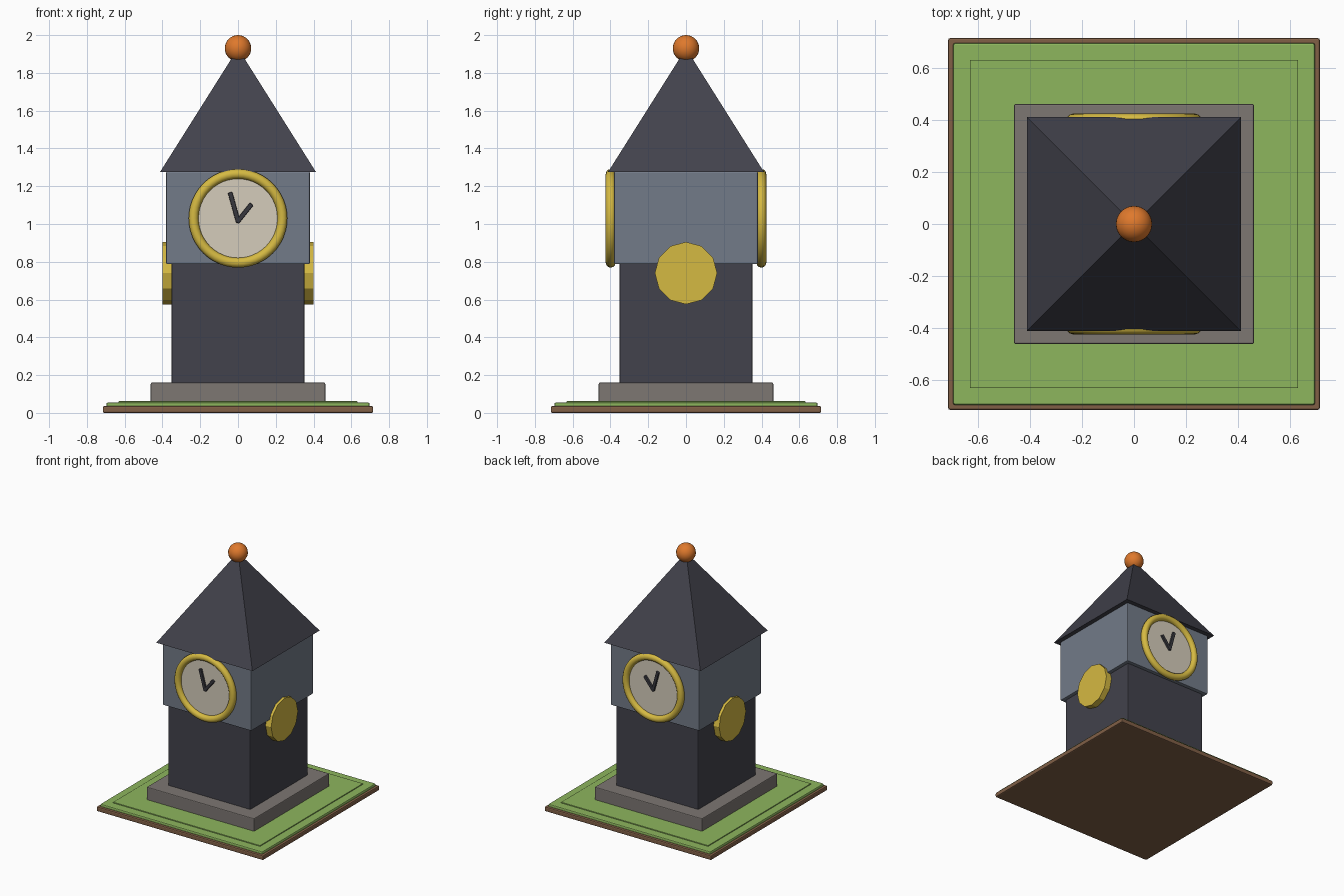
import bpy
from math import pi, atan2, hypot, sqrt

cube = bpy.data.objects.get("Cube")
if cube:
    bpy.data.objects.remove(cube, do_unlink=True)


def material(name, r, g, b):
    colour = [(c / 255) ** 2.2 for c in (r, g, b)] + [1]
    m = bpy.data.materials.new(name)
    m.diffuse_color = colour
    m.use_nodes = True
    node = next(n for n in m.node_tree.nodes if n.type == "BSDF_PRINCIPLED")
    node.inputs["Base Color"].default_value = colour
    return m


soil = material("soil brown", 128, 96, 72)
grass = material("grass green", 140, 180, 94)
stone = material("warm grey stone", 124, 118, 114)
charcoal = material("charcoal", 68, 68, 77)
slate = material("slate blue grey", 114, 122, 135)
gold = material("gold", 212, 184, 68)
cream = material("cream", 212, 203, 186)
black = material("hand black", 58, 58, 64)
orange = material("orange", 222, 120, 48)


def finish(name, mat, smooth=False):
    ob = bpy.context.object
    ob.name = name
    ob.data.materials.append(mat)
    if smooth:
        bpy.ops.object.shade_smooth_by_angle(angle=pi / 5)
    return ob


def bevel(ob, width, segments=2):
    mod = ob.modifiers.new("soft edges", "BEVEL")
    mod.width = width
    mod.segments = segments


def block(name, half, bottom, top, mat, edge):
    bpy.ops.mesh.primitive_cube_add(size=1, location=(0, 0, (bottom + top) / 2))
    ob = bpy.context.object
    ob.scale = (2 * half, 2 * half, top - bottom)
    bpy.ops.object.transform_apply(location=False, rotation=False, scale=True)
    bevel(finish(name, mat), edge)


def disc(name, radius, depth, location, rotation, sides, mat, smooth=False):
    bpy.ops.mesh.primitive_cylinder_add(vertices=sides, radius=radius, depth=depth,
                                        location=location, rotation=rotation)
    finish(name, mat, smooth)


def clock_hand(name, tip_x, tip_z, y):
    # Bar from the pivot at the clock centre to the tip
    start_z = 1.015
    length = hypot(tip_x, tip_z - start_z)
    bpy.ops.mesh.primitive_cube_add(size=1, location=(tip_x / 2, y, (tip_z + start_z) / 2))
    ob = bpy.context.object
    ob.scale = (0.024, 0.02, length + 0.015)
    bpy.ops.object.transform_apply(location=False, rotation=False, scale=True)
    ob.rotation_euler.y = atan2(tip_x, tip_z - start_z)
    bevel(finish(name, black), 0.005)


# Ground layers
block("ground_soil", 0.716, 0, 0.036, soil, 0.008)
block("ground_grass", 0.697, 0.02, 0.055, grass, 0.008)
block("grass_inner_lawn", 0.632, 0.04, 0.062, grass, 0.002)

# Tower
block("stone_plinth", 0.462, 0.05, 0.16, stone, 0.006)
block("tower_shaft", 0.352, 0.15, 0.80, charcoal, 0.006)
block("clock_storey", 0.38, 0.787, 1.277, slate, 0.006)

# Pyramid roof and finial
bpy.ops.mesh.primitive_cone_add(vertices=4, radius1=0.413 * sqrt(2), radius2=0, depth=0.655,
                                location=(0, 0, 1.275 + 0.655 / 2), rotation=(0, 0, pi / 4))
finish("roof", charcoal)
bpy.ops.mesh.primitive_uv_sphere_add(segments=24, ring_count=16, radius=0.07,
                                     location=(0, 0, 1.93))
finish("roof_ball", orange, True)

# Front and back clocks, mirrored across the tower
for side, s in (("front", -1), ("back", 1)):
    disc(side + "_clock_face", 0.225, 0.03, (0, s * 0.382, 1.03), (pi / 2, 0, 0), 32, cream, True)
    bpy.ops.mesh.primitive_torus_add(major_segments=48, minor_segments=12, major_radius=0.235,
                                     minor_radius=0.026, location=(0, s * 0.399, 1.03),
                                     rotation=(pi / 2, 0, 0))
    finish(side + "_clock_rim", gold, True)
    clock_hand(side + "_long_hand", -0.04, 1.16, s * 0.402)
    clock_hand(side + "_short_hand", 0.068, 1.1, s * 0.402)

# Twelve-sided discs on the left and right walls
for side, s in (("left", 1), ("right", -1)):
    disc(side + "_wall_disc", 0.165, 0.06, (s * 0.37, 0, 0.74), (0, pi / 2, 0), 12, gold)
